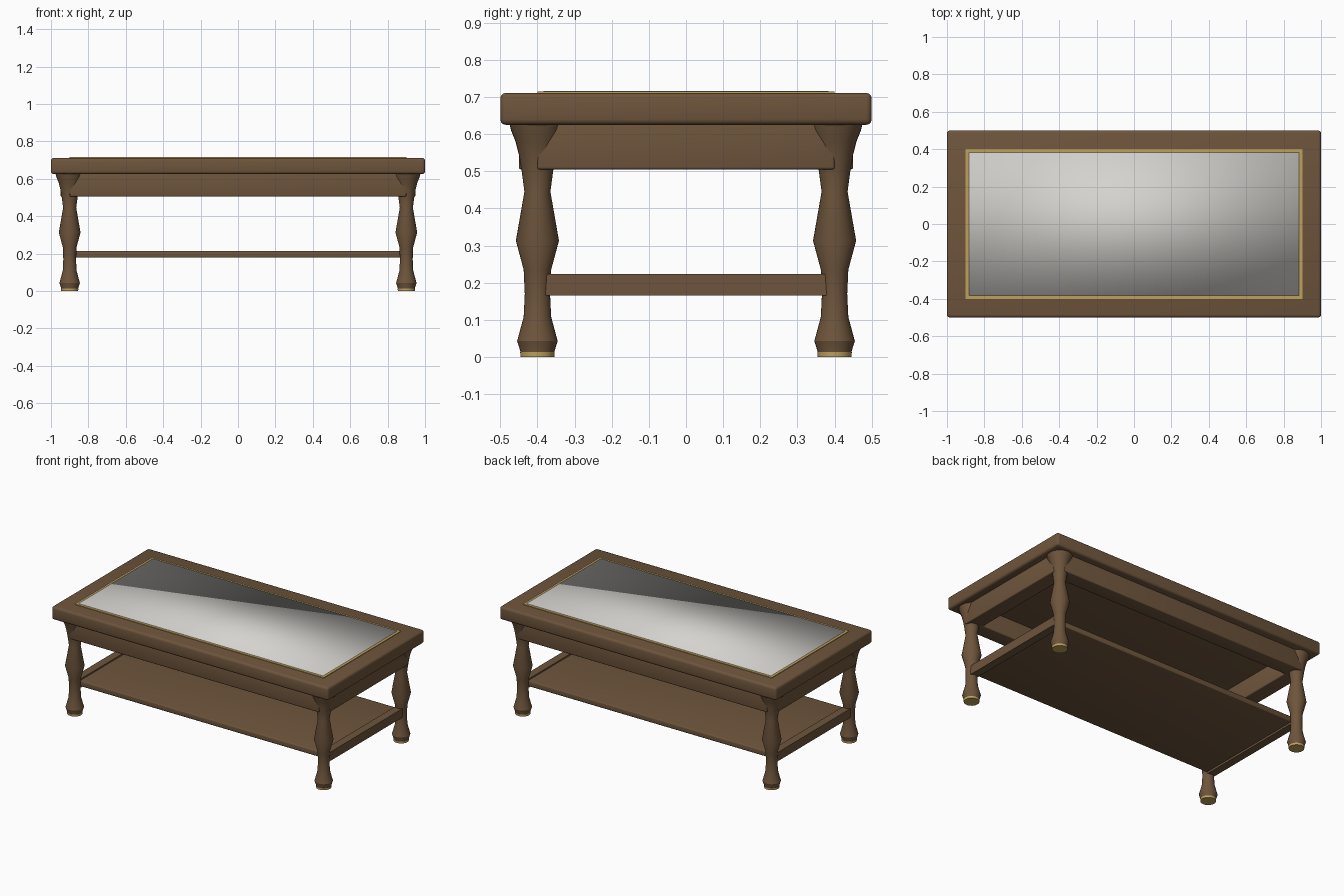
import bpy, bmesh, math

if "Cube" in bpy.data.objects:
    bpy.data.objects.remove(bpy.data.objects["Cube"])


def material(name, rgb):
    m = bpy.data.materials.new(name)
    m.diffuse_color = (*rgb, 1)
    m.use_nodes = True
    m.node_tree.nodes["Principled BSDF"].inputs["Base Color"].default_value = m.diffuse_color
    return m


wood = material("brown wood", (0.155, 0.09, 0.045))
gold = material("gold trim", (0.52, 0.36, 0.11))
glass = material("pale glass", (0.66, 0.65, 0.62))


def finish(name, bm, mat, angle=30):
    bmesh.ops.recalc_face_normals(bm, faces=bm.faces)
    me = bpy.data.meshes.new(name)
    bm.to_mesh(me)
    bm.free()
    me.materials.append(mat)
    ob = bpy.data.objects.new(name, me)
    bpy.context.collection.objects.link(ob)
    bpy.ops.object.select_all(action='DESELECT')
    ob.select_set(True)
    bpy.context.view_layer.objects.active = ob
    bpy.ops.object.shade_smooth_by_angle(angle=math.radians(angle))
    return ob


def box(name, x, y, z, mat, bevel=0, angle=30):
    """Box from (min, max) ranges, with optional rounded edges."""
    bm = bmesh.new()
    bmesh.ops.create_cube(bm, size=1)
    for v in bm.verts:
        v.co = [r[0] if c < 0 else r[1] for c, r in zip(v.co, (x, y, z))]
    if bevel:
        bmesh.ops.bevel(bm, geom=bm.edges[:], offset=bevel, segments=3,
                        profile=0.5, affect='EDGES')
    return finish(name, bm, mat, angle)


def turned(name, x, y, profile, mat, sides=32):
    """Capped solid of revolution from (radius, height) pairs."""
    bm = bmesh.new()
    rings = []
    for r, z in profile:
        rings.append([bm.verts.new((x + r * math.cos(a), y + r * math.sin(a), z))
                      for a in (math.tau * i / sides for i in range(sides))])
    for lo, hi in zip(rings, rings[1:]):
        for i in range(sides):
            j = (i + 1) % sides
            bm.faces.new((lo[i], lo[j], hi[j], hi[i]))
    bm.faces.new(rings[0])
    bm.faces.new(rings[-1])
    return finish(name, bm, mat)


# Table top with gilded frame and glass panel
box("table_top", (-1, 1), (-0.5, 0.5), (0.625, 0.711), wood, 0.015)
box("inlay_frame", (-0.9, 0.9), (-0.4, 0.4), (0.69, 0.715), gold)
box("glass_panel", (-0.883, 0.883), (-0.383, 0.383), (0.70, 0.7165), glass, angle=180)

# Turned legs with gilded feet
LEG = [(0.0445, 0.002), (0.0455, 0.014), (0.0545, 0.043), (0.037, 0.108), (0.034, 0.17),
       (0.037, 0.235), (0.058, 0.313), (0.035, 0.445), (0.043, 0.505),
       (0.05, 0.545), (0.059, 0.58), (0.071, 0.61), (0.076, 0.63)]
FOOT = [(0.0455, 0), (0.0463, 0.013)]
for sx in (-1, 1):
    for sy in (-1, 1):
        turned("leg", 0.9 * sx, 0.4 * sy, LEG, wood)
        turned("foot_cap", 0.9 * sx, 0.4 * sy, FOOT, gold)

# Aprons and end stretchers
for s in (-1, 1):
    box("long_apron", (-0.9, 0.9), (0.4 * s - 0.05, 0.4 * s + 0.05), (0.505, 0.63), wood, 0.006)
    box("end_apron", (0.9 * s - 0.05, 0.9 * s + 0.05), (-0.4, 0.4), (0.505, 0.63), wood, 0.006)
    box("end_stretcher", (0.9 * s - 0.026, 0.9 * s + 0.026), (-0.39, 0.39), (0.165, 0.223), wood)

# Lower shelf
box("shelf", (-0.9, 0.9), (-0.385, 0.385), (0.178, 0.214), wood, 0.006)
